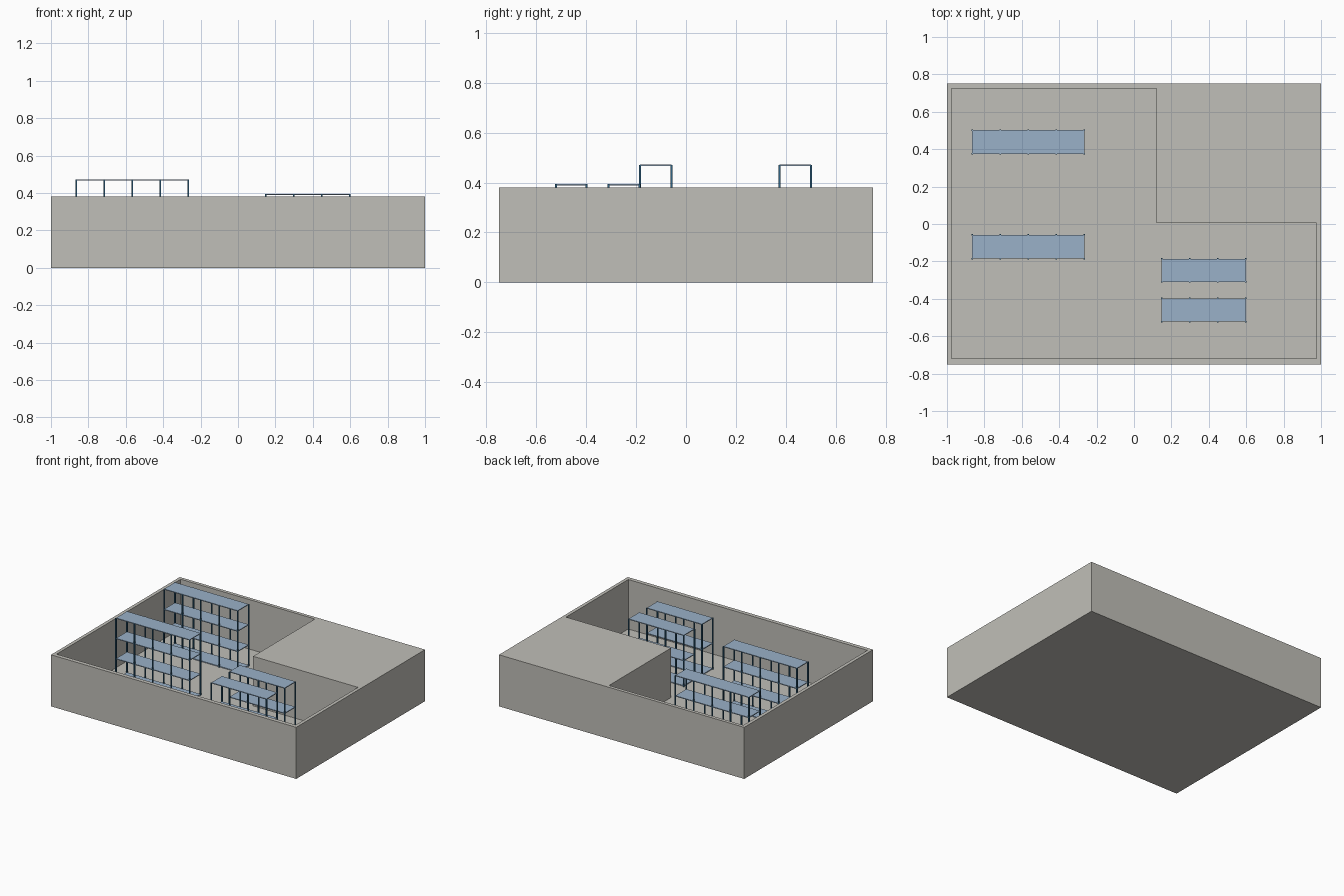
import bpy
import bmesh
from mathutils import Matrix, Vector

cube = bpy.data.objects.get("Cube")
if cube:
    bpy.data.objects.remove(cube, do_unlink=True)


def material(name, rgb):
    mat = bpy.data.materials.new(name)
    mat.use_nodes = True
    color = (*rgb, 1)
    mat.diffuse_color = color
    mat.node_tree.nodes["Principled BSDF"].inputs["Base Color"].default_value = color
    return mat


CONCRETE = material("warm grey", (0.53, 0.52, 0.48))
SHELF = material("pale blue", (0.32, 0.44, 0.58))
POST = material("deep blue", (0.03, 0.13, 0.24))

HEIGHT = 0.38
FLOOR = 0.015


def finish(name, bm, mat):
    mesh = bpy.data.meshes.new(name)
    bm.to_mesh(mesh)
    bm.free()
    mesh.materials.append(mat)
    obj = bpy.data.objects.new(name, mesh)
    bpy.context.collection.objects.link(obj)
    return obj


def add_box(bm, low, high):
    low, high = Vector(low), Vector(high)
    place = Matrix.Translation((low + high) / 2) @ Matrix.Diagonal((*(high - low), 1))
    bmesh.ops.create_cube(bm, size=1, matrix=place)


# Building block with an L-shaped room sunk into it
def building():
    bm = bmesh.new()
    outer = [(-1, -0.75), (1, -0.75), (1, 0.75), (-1, 0.75)]
    room = [(-0.975, -0.72), (0.975, -0.72), (0.975, 0.005),
            (0.12, 0.005), (0.12, 0.725), (-0.975, 0.725)]

    def loop(points, z):
        return [bm.verts.new((x, y, z)) for x, y in points]

    def walls(lower, upper):
        count = len(lower)
        for i in range(count):
            j = (i + 1) % count
            bm.faces.new((lower[i], lower[j], upper[j], upper[i]))

    base, top = loop(outer, 0), loop(outer, HEIGHT)
    floor, rim = loop(room, FLOOR), loop(room, HEIGHT)
    walls(base, top)
    walls(floor, rim)
    bm.faces.new(base)
    bm.faces.new(floor)
    # Top: wall rims around the room and the solid corner slab
    a, b, c, d = top
    p, q, r, s, t, u = rim
    for face in ((a, b, q, p), (b, c, r, q), (c, s, r),
                 (c, t, s), (c, d, u, t), (d, a, p, u)):
        bm.faces.new(face)
    bmesh.ops.recalc_face_normals(bm, faces=bm.faces)
    finish("building_walls", bm, CONCRETE)


# Shelving rack: flat decks on rows of square posts
def rack(name, x0, x1, y0, y1, top, levels, bays):
    thick, half = 0.006, 0.004
    bottom = FLOOR + 0.008
    shelves, posts = bmesh.new(), bmesh.new()
    for i in range(levels):
        z = bottom + (top - bottom) * i / (levels - 1)
        add_box(shelves, (x0, y0, z - thick), (x1, y1, z))
    for i in range(bays + 1):
        x = x0 + (x1 - x0) * i / bays
        for y in (y0, y1):
            add_box(posts, (x - half, y - half, FLOOR), (x + half, y + half, top - 0.001))
    finish(name + "_shelves", shelves, SHELF)
    finish(name + "_posts", posts, POST)


building()
for name, y in (("tall_rack_back", 0.375), ("tall_rack_front", -0.185)):
    rack(name, -0.865, -0.265, y, y + 0.127, 0.472, 4, 4)
for name, y in (("low_rack_back", -0.31), ("low_rack_front", -0.522)):
    rack(name, 0.148, 0.598, y, y + 0.124, 0.395, 3, 3)
